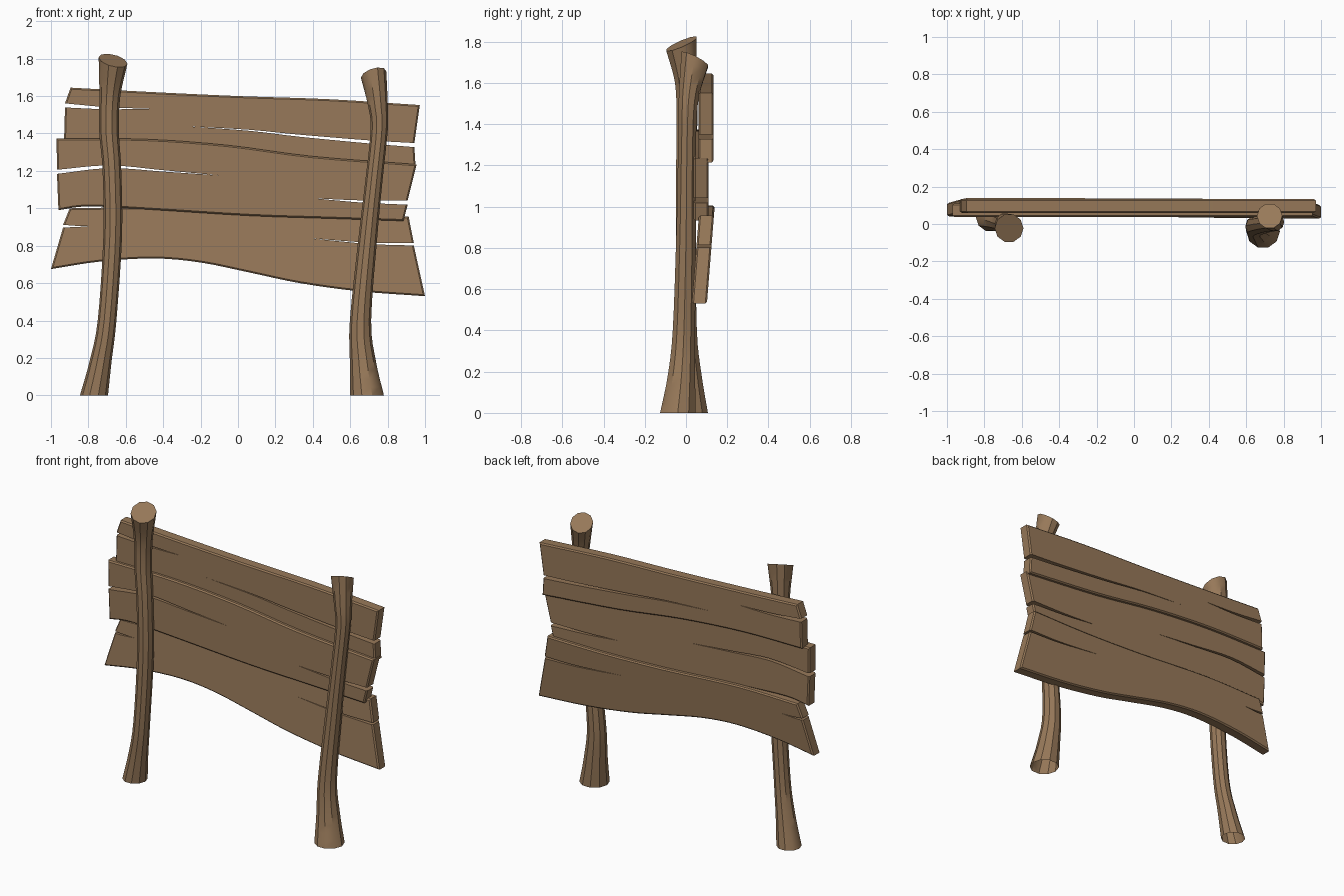
import bpy, bmesh, math
from mathutils import Vector

if "Cube" in bpy.data.objects:
    bpy.data.objects.remove(bpy.data.objects["Cube"])

wood = bpy.data.materials.new("brown wood")
wood.diffuse_color = (0.31, 0.19, 0.10, 1)
wood.use_nodes = True
wood.node_tree.nodes["Principled BSDF"].inputs["Base Color"].default_value = wood.diffuse_color


def smooth_path(pts, n=4):
    """Catmull-Rom resampling of points of any dimension."""
    pts = [Vector(p) for p in pts]
    out = []
    for i in range(len(pts) - 1):
        b, c = pts[i], pts[i + 1]
        a = pts[i - 1] if i else b * 2 - c
        d = pts[i + 2] if i + 2 < len(pts) else c * 2 - b
        for k in range(n):
            t = k / n
            out.append(0.5 * (2 * b + (c - a) * t + (2 * a - 5 * b + 4 * c - d) * t * t
                              + (3 * b - a - 3 * c + d) * t ** 3))
    return out + [pts[-1]]


def finish(bm, name):
    bmesh.ops.recalc_face_normals(bm, faces=bm.faces)
    me = bpy.data.meshes.new(name)
    bm.to_mesh(me)
    bm.free()
    me.materials.append(wood)
    ob = bpy.data.objects.new(name, me)
    bpy.context.collection.objects.link(ob)
    bpy.ops.object.select_all(action='DESELECT')
    ob.select_set(True)
    bpy.context.view_layer.objects.active = ob
    bpy.ops.object.shade_smooth_by_angle(angle=math.radians(35))
    return ob


def post(name, centres, radii, tilt, sides=10):
    """Bent, flared trunk with an open foot and a slanted top cap."""
    bm = bmesh.new()
    cs = smooth_path(centres)
    rs = smooth_path([(r, 0) for r in radii])
    rings = []
    for i, (c, r) in enumerate(zip(cs, rs)):
        w = max(0, 1 - (len(cs) - 1 - i) / 4)      # slant fades out below the top
        ring = []
        for k in range(sides):
            a = 2 * math.pi * k / sides
            dx, dy = r[0] * math.cos(a), r[0] * math.sin(a)
            ring.append(bm.verts.new((c[0] + dx, c[1] + dy,
                                      c[2] + w * (tilt[0] * dx + tilt[1] * dy))))
        rings.append(ring)
    for lo, hi in zip(rings, rings[1:]):
        for k in range(sides):
            j = (k + 1) % sides
            bm.faces.new((lo[k], lo[j], hi[j], hi[k]))
    bm.faces.new(rings[-1])
    return finish(bm, name)


def crack(path, width):
    """Upper and lower lips of a tapering split, mouth first, tip last."""
    pts = smooth_path(path)
    n = len(pts) - 1
    lips = []
    for s in (1, -1):
        lips.append([p + Vector((0, s * width / 2 * (1 - i / n))) for i, p in enumerate(pts)])
    return lips


def plank(name, top, bottom, left_crack, right_crack, y0, lean=0.0, z_ref=0.0,
          width=0.022, thick=0.073):
    """Board with curved edges and a split running in from each end."""
    l_up, l_lo = crack(left_crack, width)
    r_up, r_lo = crack(right_crack, width)
    parts = [(smooth_path(top), 0), (r_up, 1), (r_lo[-2::-1], 1),
             (smooth_path(bottom)[::-1], 0), (l_lo, 1), (l_up[-2::-1], 1)]
    pts, inner = [], []
    for seg, is_crack in parts:
        pts += seg
        inner += [is_crack] * len(seg)
    bm = bmesh.new()
    sides = []
    for dy in (0, thick):
        sides.append([bm.verts.new((x, y0 + dy + lean * (z - z_ref), z)) for x, z in pts])
    f, b = sides
    bm.faces.new(f)
    bm.faces.new(b[::-1])
    n = len(pts)
    for i in range(n):
        j = (i + 1) % n
        bm.faces.new((f[i], b[i], b[j], f[j]))
    bmesh.ops.recalc_face_normals(bm, faces=bm.faces)
    # chamfer the outer rim, but not the lips of the splits
    rim = []
    for side in sides:
        for i in range(n):
            j = (i + 1) % n
            if not (inner[i] and inner[j]):
                rim.append(bm.edges.get((side[i], side[j])))
    bmesh.ops.bevel(bm, geom=rim, offset=0.008, offset_type='OFFSET', segments=1,
                    profile=0.5, affect='EDGES', clamp_overlap=False)
    return finish(bm, name)


# Posts
post("left_post",
     [(-.77, .035, 0), (-.735, .02, .18), (-.70, .005, .4), (-.67, 0, .85), (-.674, 0, 1.2),
      (-.69, .005, 1.42), (-.685, .0, 1.6), (-.668, -.022, 1.79)],
     [.075, .059, .05, .05, .05, .053, .056, .077], (-.22, .42))
post("right_post",
     [(.69, -.04, 0), (.668, -.022, .18), (.655, -.01, .4), (.695, 0, .85), (.727, .003, 1.15),
      (.755, .008, 1.42), (.748, .016, 1.55), (.725, .043, 1.715)],
     [.09, .07, .057, .05, .046, .046, .053, .068], (.25, -.5))

# Planks, top to bottom
plank("top_plank",
      [(-.895, 1.645), (-.47, 1.622), (0, 1.6), (.49, 1.583), (.972, 1.552)],
      [(-.93, 1.365), (-.5, 1.36), (-.05, 1.325), (.4, 1.265), (.95, 1.215)],
      [(-.925, 1.55), (-.7, 1.535), (-.47, 1.532)],
      [(.943, 1.338), (.7, 1.355), (.33, 1.388), (.06, 1.417), (-.27, 1.438)], .06)
plank("middle_plank",
      [(-.97, 1.373), (-.5, 1.37), (-.05, 1.337), (.4, 1.278), (.955, 1.235)],
      [(-.96, .99), (-.8, 1.01), (-.47, .993), (.06, .96), (.5, .945), (.885, .932)],
      [(-.968, 1.195), (-.69, 1.222), (-.4, 1.2), (-.1, 1.176)],
      [(.907, 1.03), (.65, 1.037), (.41, 1.053)], .037)
plank("bottom_plank",
      [(-.9, 1.0), (-.47, 1.003), (.06, .97), (.5, .955), (.912, .957)],
      [(-1, .675), (-.74, .715), (-.45, .732), (-.2, .71), (.06, .657), (.33, .6), (.65, .556),
       (1, .53)],
      [(-.935, .905), (-.87, .903), (-.79, .905)],
      [(.94, .808), (.7, .813), (.38, .84)], .062, lean=.08, z_ref=.95, width=.014)
